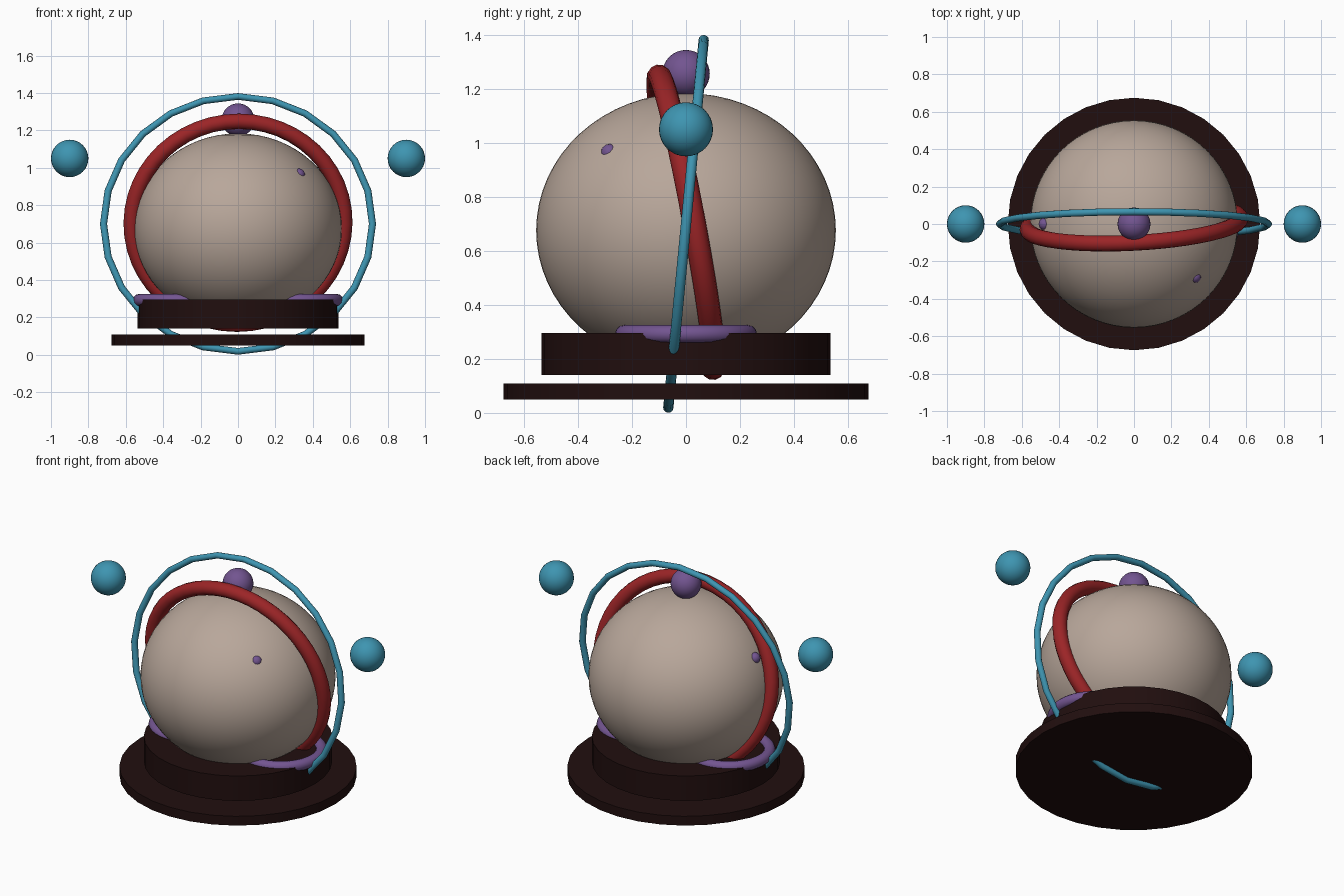
import bpy
from math import radians

if "Cube" in bpy.data.objects:
    bpy.data.objects.remove(bpy.data.objects["Cube"])


def material(name, rgb):
    m = bpy.data.materials.new(name)
    m.diffuse_color = (*rgb, 1)
    m.use_nodes = True
    m.node_tree.nodes["Principled BSDF"].inputs["Base Color"].default_value = m.diffuse_color
    return m


BEIGE = material("warm beige", (0.48, 0.385, 0.325))
RED = material("deep red", (0.33, 0.018, 0.02))
TEAL = material("teal blue", (0.048, 0.30, 0.44))
PURPLE = material("muted purple", (0.17, 0.09, 0.28))
DARK = material("dark brown", (0.015, 0.0045, 0.0045))


def finish(name, mat):
    obj = bpy.context.object
    obj.name = name
    obj.data.materials.append(mat)
    bpy.ops.object.shade_smooth_by_angle(angle=radians(40))
    return obj


def ball(name, mat, loc, radius, squash=1.0, segments=32, rings=16):
    bpy.ops.mesh.primitive_uv_sphere_add(segments=segments, ring_count=rings,
                                         radius=radius, location=loc)
    bpy.context.object.scale.z = squash
    return finish(name, mat)


def disc(name, mat, radius, z0, z1):
    bpy.ops.mesh.primitive_cylinder_add(vertices=32, radius=radius, depth=z1 - z0,
                                        location=(0, 0, (z0 + z1) / 2))
    return finish(name, mat)


def hoop(name, mat, loc, major, minor, rot=(0, 0, 0), squash=1.0, segments=48):
    bpy.ops.mesh.primitive_torus_add(major_segments=segments, minor_segments=12,
                                     major_radius=major, minor_radius=minor,
                                     location=loc,
                                     rotation=[radians(a) for a in rot])
    bpy.context.object.scale.y = squash
    return finish(name, mat)


# Stand: wide foot plate and a collar floating just above it
disc("foot_plate", DARK, 0.675, 0.05, 0.108)
disc("collar", DARK, 0.536, 0.14, 0.296)

# Slightly flattened globe with a knob on top
ball("globe", BEIGE, (0, 0, 0.676), 0.555, 0.915, 64, 32)
ball("top_knob", PURPLE, (0, 0, 1.256), 0.088)

# Tilted hoops around the globe
hoop("inner_hoop", RED, (0, 0, 0.706), 0.57, 0.043, (100.5, 0, 3), 0.968)
hoop("outer_hoop", TEAL, (0, 0, 0.70), 0.719, 0.019, (84.5, 0, 0), 0.952, 24)

# Small studs sunk into the globe surface
ball("front_stud", PURPLE, (0.325, -0.282, 0.963), 0.033, segments=16, rings=8)
ball("left_stud", PURPLE, (-0.477, 0, 0.915), 0.033, segments=16, rings=8)

# Mirrored side pieces: collar rings and floating orbs
for side, label in ((-1, "left"), (1, "right")):
    hoop(label + "_collar_ring", PURPLE, (side * 0.30, 0, 0.292), 0.23, 0.033)
    ball(label + "_orb", TEAL, (side * 0.9, 0, 1.05), 0.1)
